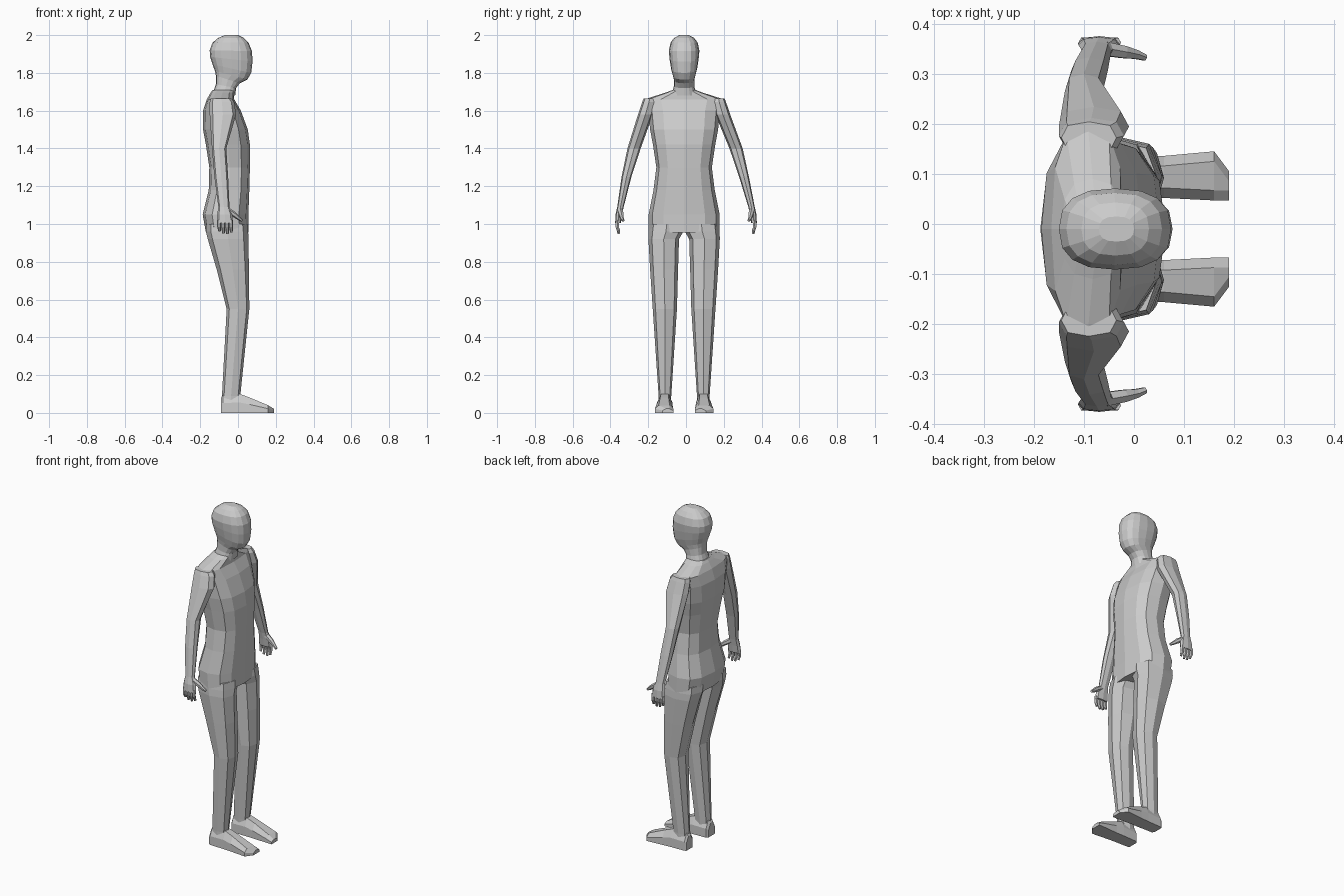
import bpy, bmesh
from math import sin, cos, pi
from mathutils import Vector

C = -0.01  # symmetry plane of the body


def loft(name, rings, cap0=True, cap1=True):
    bm = bmesh.new()
    vs = [[bm.verts.new(p) for p in r] for r in rings]
    n = len(rings[0])
    for a, b in zip(vs, vs[1:]):
        for i in range(n):
            j = (i + 1) % n
            bm.faces.new((a[i], a[j], b[j], b[i]))
    if cap0:
        bm.faces.new(vs[0])
    if cap1:
        bm.faces.new(vs[-1])
    bmesh.ops.recalc_face_normals(bm, faces=bm.faces)
    me = bpy.data.meshes.new(name)
    bm.to_mesh(me)
    bm.free()
    # make sure an open tube still points outward
    ob = bpy.data.objects.new(name, me)
    bpy.context.collection.objects.link(ob)
    return ob


def oval(xb, xf, y0, y1, zb, zf, n=12, e=2.6):
    """Rounded-box ring between back/front x and two y limits, tilted from zb to zf."""
    pts = []
    for i in range(n):
        a = 2 * pi * i / n
        u, v = [abs(t) ** (2 / e) * (1 if t > 0 else -1) for t in (cos(a), sin(a))]
        pts.append(((xb + xf) / 2 + u * (xf - xb) / 2,
                    (y0 + y1) / 2 + v * (y1 - y0) / 2,
                    (zb + zf) / 2 + u * (zf - zb) / 2))
    return pts


def tube(name, path, n=6):
    """Tapered finger: path of (point, radius)."""
    pts = [Vector(p) for p, r in path]
    rings = []
    for k, (p, r) in enumerate(path):
        d = (pts[min(k + 1, len(pts) - 1)] - pts[max(k - 1, 0)]).normalized()
        u = d.cross(Vector((0, 1, 0))).normalized()
        v = d.cross(u)
        rings.append([pts[k] + r * (cos(2 * pi * i / n) * u + sin(2 * pi * i / n) * v)
                      for i in range(n)])
    return loft(name, rings)


# torso: z, back x, front x, half width
torso = [(0.955, -0.17, 0.055, 0.188), (1.05, -0.187, 0.055, 0.188),
         (1.18, -0.155, 0.06, 0.162), (1.3, -0.152, 0.063, 0.147),
         (1.42, -0.17, 0.063, 0.165), (1.5, -0.185, 0.052, 0.18),
         (1.6, -0.185, 0.015, 0.19), (1.66, -0.165, -0.02, 0.21),
         (1.695, -0.145, -0.02, 0.1), (1.71, -0.135, -0.02, 0.06)]
loft("torso", [oval(xb, xf, C - w, C + w, z, z) for z, xb, xf, w in torso])

# neck and head: back x, back z, front x, front z, half width
head = [(-0.135, 1.69, -0.015, 1.68, 0.066), (-0.117, 1.74, -0.01, 1.72, 0.054),
        (-0.117, 1.785, 0.01, 1.745, 0.054), (-0.122, 1.81, 0.05, 1.765, 0.06),
        (-0.135, 1.845, 0.07, 1.80, 0.069), (-0.148, 1.885, 0.077, 1.86, 0.077),
        (-0.15, 1.92, 0.074, 1.915, 0.081), (-0.135, 1.96, 0.056, 1.96, 0.072),
        (-0.105, 1.985, 0.03, 1.985, 0.053), (-0.07, 2.0, 0.0, 2.0, 0.025)]
loft("head", [oval(xb, xf, C - w, C + w, zb, zf, 16, 2.5)
              for xb, zb, xf, zf, w in head], cap0=False)

for s, side in ((-1, "right"), (1, "left")):
    # leg: z, back x, front x, inner and outer distance from the centre
    leg = [(1.0, -0.17, 0.05, 0.0, 0.183), (0.96, -0.17, 0.054, 0.004, 0.188),
           (0.92, -0.16, 0.055, 0.027, 0.189), (0.76, -0.113, 0.058, 0.032, 0.18),
           (0.55, -0.06, 0.06, 0.038, 0.166), (0.09, -0.085, 0.012, 0.068, 0.135),
           (0.05, -0.085, 0.01, 0.07, 0.135)]
    loft(side + "_leg", [oval(xb, xf, C + s * a, C + s * b, z, z, 8)
                         for z, xb, xf, a, b in leg])

    # foot: x, inner and outer distance, height
    foot = [(-0.09, 0.075, 0.135, 0.08), (-0.08, 0.065, 0.14, 0.095),
            (0.01, 0.062, 0.143, 0.1), (0.06, 0.062, 0.146, 0.082),
            (0.16, 0.057, 0.155, 0.04), (0.19, 0.057, 0.115, 0.022)]
    loft(side + "_foot",
         [[(x, C + s * d, z) for d, z in
           ((a, 0), (b, 0), (b, h * .55), (b - .02, h), (a + .02, h), (a, h * .55))]
          for x, a, b, h in foot])

    # arm and palm: z at inner and outer edge, back x, front x, inner and outer distance
    arm = [(1.665, -0.145, -0.035, 0.15, 0.214, C), (1.645, -0.15, -0.02, 0.15, 0.222, C),
           (1.58, -0.15, -0.01, 0.165, 0.244, C), (1.4, -0.138, -0.062, 0.235, 0.305, -.005),
           (1.25, -0.125, -0.052, 0.285, 0.337, -.004), (1.09, -0.104, -0.045, 0.33, 0.364, 0),
           (1.05, -0.11, -0.03, 0.338, 0.373, 0), (1.005, -0.112, -0.027, 0.345, 0.375, 0)]
    loft(side + "_arm", [oval(xb, xf, c + s * a, c + s * b, z, z, 8)
                         for z, xb, xf, a, b, c in arm])

    # fingers and thumb
    for i, tip in enumerate((0.963, 0.951, 0.948, 0.957)):
        x = -0.1 + i * 0.021
        tube(f"{side}_finger_{i + 1}", [((x, s * 0.362, 1.02), 0.011),
                                        ((x, s * 0.364, 0.985), 0.010),
                                        ((x + .002, s * 0.355, tip), 0.007)])
    tube(side + "_thumb", [((-0.06, s * 0.35, 1.075), 0.016),
                           ((-0.02, s * 0.343, 1.05), 0.014),
                           ((0.005, s * 0.338, 1.03), 0.010),
                           ((0.022, s * 0.332, 1.018), 0.007)])
